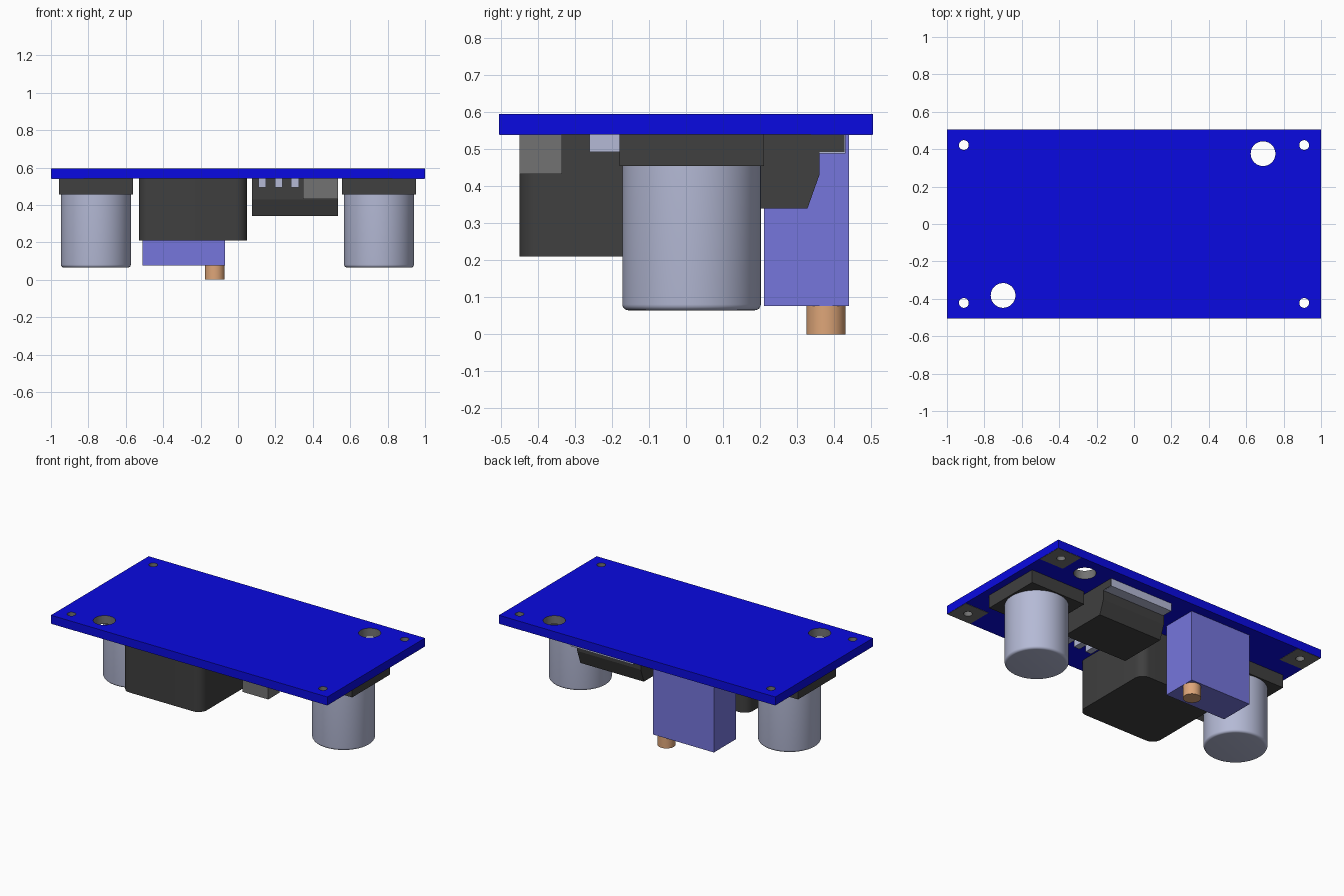
import bpy
import bmesh
from math import radians
from mathutils import Matrix

cube = bpy.data.objects.get("Cube")
if cube:
    bpy.data.objects.remove(cube, do_unlink=True)


def material(name, r, g, b):
    mat = bpy.data.materials.new(name)
    mat.use_nodes = True
    mat.diffuse_color = (r, g, b, 1)
    mat.node_tree.nodes["Principled BSDF"].inputs["Base Color"].default_value = (r, g, b, 1)
    return mat


BLUE = material("board_blue", 0.003, 0.003, 0.75)
DARK = material("dark_plastic", 0.05, 0.05, 0.05)
SILVER = material("aluminium", 0.46, 0.49, 0.67)
GREY = material("solder_grey", 0.17, 0.17, 0.17)
VIOLET = material("trimmer_blue", 0.18, 0.18, 0.72)
COPPER = material("copper", 0.73, 0.38, 0.19)

BOARD_BOTTOM, BOARD_TOP = 0.54, 0.595
HALF_X, HALF_Y = 1.0, 0.505


def finish(name, bm, mat):
    bmesh.ops.recalc_face_normals(bm, faces=bm.faces)
    mesh = bpy.data.meshes.new(name)
    bm.to_mesh(mesh)
    bm.free()
    mesh.materials.append(mat)
    obj = bpy.data.objects.new(name, mesh)
    bpy.context.collection.objects.link(obj)
    return obj


def box(name, mat, xs, ys, zs, fillet=0):
    bm = bmesh.new()
    size = [b - a for a, b in (xs, ys, zs)]
    centre = [(a + b) / 2 for a, b in (xs, ys, zs)]
    bmesh.ops.create_cube(bm, size=1, matrix=Matrix.Translation(centre) @ Matrix.Diagonal((*size, 1)))
    # Round only the upright corners
    if fillet:
        upright = [e for e in bm.edges if abs(e.verts[0].co.z - e.verts[1].co.z) > 1e-4]
        bmesh.ops.bevel(bm, geom=upright, offset=fillet, segments=8, profile=0.5, affect='EDGES')
    return finish(name, bm, mat)


def cylinder(name, mat, x, y, radius, z0, z1, rim=0):
    bm = bmesh.new()
    bmesh.ops.create_cone(bm, cap_ends=True, segments=64, radius1=radius, radius2=radius,
                          depth=z1 - z0, matrix=Matrix.Translation((x, y, (z0 + z1) / 2)))
    # Round the lower rim
    if rim:
        low = [e for e in bm.edges if all(v.co.z < z0 + 1e-4 for v in e.verts)]
        bmesh.ops.bevel(bm, geom=low, offset=rim, segments=5, profile=0.5, affect='EDGES')
    return finish(name, bm, mat)


def extrude_x(name, mat, profile, x0, x1):
    bm = bmesh.new()
    face = bm.faces.new([bm.verts.new((x0, y, z)) for y, z in profile])
    moved = bmesh.ops.extrude_face_region(bm, geom=[face])["geom"]
    bmesh.ops.translate(bm, vec=(x1 - x0, 0, 0),
                        verts=[v for v in moved if isinstance(v, bmesh.types.BMVert)])
    return finish(name, bm, mat)


def select_only(obj):
    bpy.ops.object.select_all(action='DESELECT')
    obj.select_set(True)
    bpy.context.view_layer.objects.active = obj


def smooth(obj):
    select_only(obj)
    bpy.ops.object.shade_smooth_by_angle(angle=radians(30))


def drill(obj, holes):
    for x, y, radius in holes:
        cutter = cylinder("hole_cutter", GREY, x, y, radius, 0.4, 0.7)
        cutter.hide_render = True
        mod = obj.modifiers.new("hole", 'BOOLEAN')
        mod.operation, mod.solver, mod.object = 'DIFFERENCE', 'EXACT', cutter
        select_only(obj)
        bpy.ops.object.modifier_apply(modifier=mod.name)
        bpy.data.objects.remove(cutter, do_unlink=True)
    smooth(obj)


# Circuit board with plated holes
corners = [(sx, sy) for sx in (-1, 1) for sy in (-1, 1)]
terminal_holes = [(sx * 0.91, sy * 0.422, 0.026) for sx, sy in corners]
mounting_holes = [(0.69, 0.376, 0.066), (-0.7, -0.382, 0.066)]
board = box("circuit_board", BLUE, (-HALF_X, HALF_X), (-HALF_Y, HALF_Y), (BOARD_BOTTOM, BOARD_TOP))
drill(board, terminal_holes + mounting_holes)
board.data.materials.clear()
board.data.materials.append(BLUE)
board.data.materials.append(GREY)
for poly in board.data.polygons:
    inside = abs(poly.center.x) < 0.99 and abs(poly.center.y) < 0.5
    poly.material_index = int(inside and abs(poly.normal.z) < 0.5)

# Solder pads at the corners
for (sx, sy), hole in zip(corners, terminal_holes):
    pad = box("solder_pad", GREY, sorted((sx * 0.825, sx * 0.998)), sorted((sy * 0.337, sy * 0.503)),
              (BOARD_BOTTOM - 0.002, BOARD_BOTTOM + 0.001))
    drill(pad, [hole])

# Electrolytic capacitors
for side, x in (("right", -0.76), ("left", 0.754)):
    box(side + "_capacitor_base", DARK, (x - 0.198, x + 0.198), (-0.18, 0.21), (0.455, BOARD_BOTTOM))
    smooth(cylinder(side + "_capacitor_can", SILVER, x, 0.015, 0.187, 0.065, 0.47, rim=0.016))

# Inductor block
smooth(box("inductor", DARK, (-0.53, 0.048), (-0.45, 0.125), (0.21, BOARD_BOTTOM), fillet=0.06))

# Trimmer and its adjusting screw
box("trimmer_body", VIOLET, (-0.51, -0.07), (0.21, 0.44), (0.076, BOARD_BOTTOM))
smooth(cylinder("trimmer_screw", COPPER, -0.124, 0.378, 0.053, 0, 0.08))

# Regulator body, heat tab and five pins
REG_X0, REG_X1 = 0.075, 0.535
extrude_x("regulator_body", DARK,
          [(-0.02, BOARD_BOTTOM), (-0.02, 0.43), (0.01, 0.34), (0.328, 0.34), (0.36, 0.43),
           (0.36, 0.492), (0.428, 0.492), (0.428, BOARD_BOTTOM)], REG_X0, REG_X1)
box("regulator_tab", SILVER, (REG_X0 + 0.003, REG_X1 - 0.003), (0.34, 0.431), (0.489, BOARD_BOTTOM))
for i in range(-2, 3):
    x = (REG_X0 + REG_X1) / 2 + i * 0.0875
    box("regulator_pin", SILVER, (x - 0.021, x + 0.021), (-0.26, 0), (0.493, BOARD_BOTTOM))

# Small diode block
box("diode", GREY, (0.347, 0.534), (-0.45, -0.335), (0.433, BOARD_BOTTOM))
